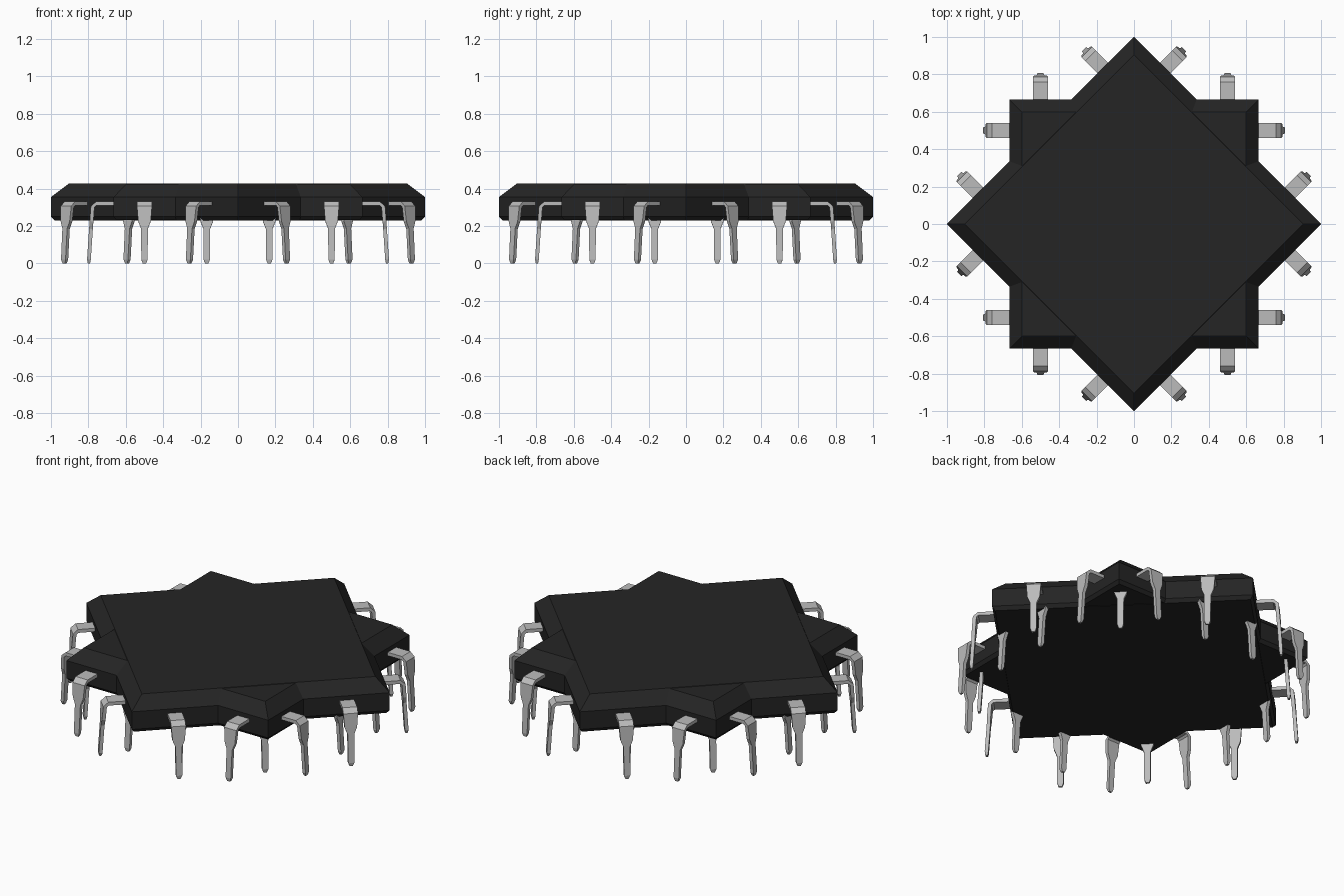
import bpy, bmesh
from math import pi, sqrt
from mathutils import Vector, Matrix

if "Cube" in bpy.data.objects:
    bpy.data.objects.remove(bpy.data.objects["Cube"])

dark = bpy.data.materials.new("black_plastic")
dark.diffuse_color = (0.018, 0.018, 0.018, 1)
dark.use_nodes = True
dark.node_tree.nodes["Principled BSDF"].inputs["Base Color"].default_value = dark.diffuse_color
metal = bpy.data.materials.new("pin_metal")
metal.diffuse_color = (0.5, 0.5, 0.5, 1)
metal.use_nodes = True
metal.node_tree.nodes["Principled BSDF"].inputs["Base Color"].default_value = metal.diffuse_color


def loft(name, rings, mat):
    """Skin a list of four-point rings and cap both ends."""
    bm = bmesh.new()
    vr = [[bm.verts.new(p) for p in ring] for ring in rings]
    for a, b in zip(vr, vr[1:]):
        for i in range(4):
            j = (i + 1) % 4
            bm.faces.new((a[i], a[j], b[j], b[i]))
    bm.faces.new(vr[0][::-1])
    bm.faces.new(vr[-1])
    bmesh.ops.recalc_face_normals(bm, faces=bm.faces)
    me = bpy.data.meshes.new(name)
    bm.to_mesh(me)
    bm.free()
    me.materials.append(mat)
    ob = bpy.data.objects.new(name, me)
    bpy.context.collection.objects.link(ob)
    return ob


def body(name, half, angle, top, bottom):
    """Square slab with a wide top bevel and a small bottom bevel."""
    levels = [(half - 0.015, bottom), (half, 0.25), (half, 0.355), (half - 0.067, top)]
    rings = [[(-h, -h, z), (h, -h, z), (h, h, z), (-h, h, z)] for h, z in levels]
    loft(name, rings, dark).rotation_euler.z = angle


# Pin stations: outward distance, height, width
PIN = [(0.60, 0.32, 0.08), (0.758, 0.32, 0.08), (0.777, 0.303, 0.08),
       (0.783, 0.225, 0.068), (0.786, 0.185, 0.036), (0.797, 0.02, 0.034),
       (0.797, 0.0, 0.018)]
THICK = 0.02


def pin(name, along, shift, angle):
    path = [Vector((x + shift, z)) for x, z, w in PIN]
    rings = []
    for i, p in enumerate(path):
        d = (path[min(i + 1, len(path) - 1)] - path[max(i - 1, 0)]).normalized()
        t = THICK * (0.6 if i == len(path) - 1 else 1.0)
        n = Vector((-d.y, d.x)) * t / 2
        w = PIN[i][2] / 2
        a, b = p + n, p - n
        rings.append([(a.x, along - w, a.y), (a.x, along + w, a.y),
                      (b.x, along + w, b.y), (b.x, along - w, b.y)])
    loft(name, rings, metal).rotation_euler.z = angle


# Two overlapping slabs form the eight-pointed star
S, D = 0.665, 1 / sqrt(2)
body("square_body", S, 0, 0.424, 0.231)
body("diamond_body", D, pi / 4, 0.426, 0.229)

# Four pins on each side of the square, three on each side of the diamond
for side in range(4):
    for k, y in enumerate((-0.5, -0.167, 0.167, 0.5)):
        pin(f"square_pin_{side}_{k}", y, 0, side * pi / 2)
    for k, y in enumerate((-0.472, 0, 0.472)):
        pin(f"diamond_pin_{side}_{k}", y, D - S, side * pi / 2 + pi / 4)
